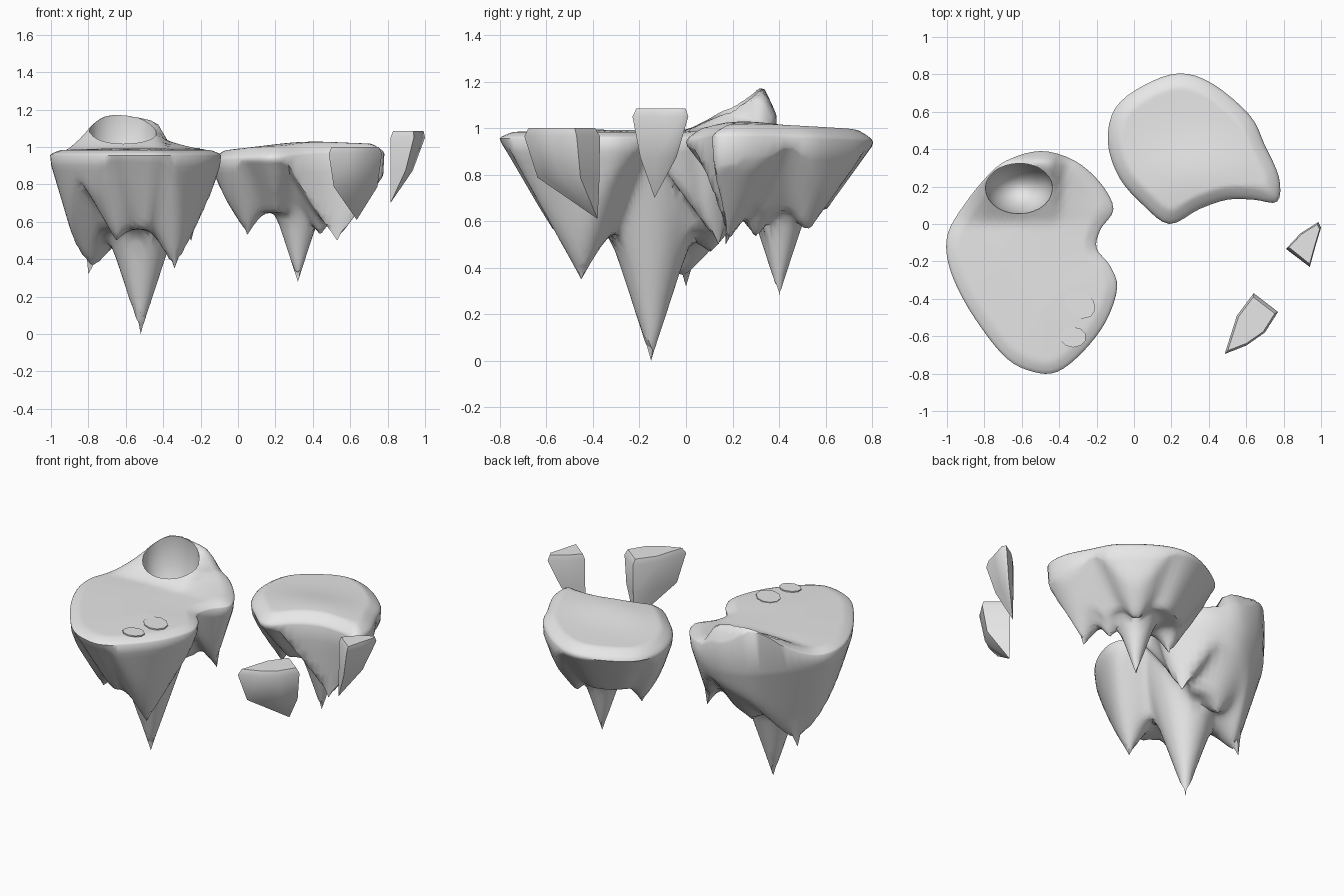
import bpy, bmesh, math
from mathutils import Vector
from mathutils.geometry import intersect_point_line

cube = bpy.data.objects.get("Cube")
if cube:
    bpy.data.objects.remove(cube, do_unlink=True)

stone = bpy.data.materials.new("pale grey stone")
stone.use_nodes = True
stone.diffuse_color = (0.8, 0.8, 0.8, 1)
stone.node_tree.nodes["Principled BSDF"].inputs["Base Color"].default_value = (0.8, 0.8, 0.8, 1)


def clamp(v):
    return max(0.0, min(1.0, v))


def finish(name, bm, angle):
    """Turn a bmesh into a smooth shaded object that keeps its sharp edges."""
    bmesh.ops.recalc_face_normals(bm, faces=bm.faces)
    mesh = bpy.data.meshes.new(name)
    bm.to_mesh(mesh)
    bm.free()
    mesh.materials.append(stone)
    obj = bpy.data.objects.new(name, mesh)
    bpy.context.collection.objects.link(obj)
    shade(obj, angle)
    return obj


def shade(obj, angle):
    bpy.ops.object.select_all(action='DESELECT')
    obj.select_set(True)
    bpy.context.view_layer.objects.active = obj
    bpy.ops.object.shade_smooth_by_angle(angle=math.radians(angle))


def smooth_outline(points, steps=4):
    """Closed Catmull-Rom curve through the points."""
    pts = [Vector(p) for p in points]
    n, out = len(pts), []
    for i in range(n):
        a, b, c, d = (pts[(i + k) % n] for k in (-1, 0, 1, 2))
        for s in range(steps):
            t = s / steps
            out.append(0.5 * (2 * b + (c - a) * t + (2 * a - 5 * b + 4 * c - d) * t * t
                              + (3 * b - a - 3 * c + d) * t ** 3))
    return out


def edge_distance(p, outline):
    best = 9.0
    for a, b in zip(outline, outline[1:] + outline[:1]):
        q, t = intersect_point_line(p, a, b)
        best = min(best, (p - (a + (b - a) * clamp(t))).length)
    return best


def bridge(bm, lower, upper):
    n = len(lower)
    for i in range(n):
        j = (i + 1) % n
        bm.faces.new((lower[i], lower[j], upper[j], upper[i]))


def island(name, points, centre, top, bottom, spikes, rings=22):
    """Polar sheets for ground and underside that share one rim."""
    outline = smooth_outline(points)
    centre = Vector(centre)
    bm = bmesh.new()
    rim = [bm.verts.new((p.x, p.y, top(p, 0))) for p in outline]
    under = []
    for height in (top, bottom):
        previous = rim
        for k in range(1, rings):
            scale = 1 - (k / rings) ** 1.4
            ring = []
            for p in outline:
                q = centre + (p - centre) * scale
                ring.append(bm.verts.new((q.x, q.y, height(q, edge_distance(q, outline)))))
            bridge(bm, previous, ring)
            previous = ring
            if height is bottom:
                under += ring
        pole = bm.verts.new((*centre, height(centre, edge_distance(centre, outline))))
        for i, v in enumerate(previous):
            bm.faces.new((v, previous[(i + 1) % len(previous)], pole))
    # sharp tips
    for x, y, z, slope in spikes:
        tip = Vector((x, y))
        min(under, key=lambda v: (v.co.xy - tip).length).co = (x, y, z)
    return finish(name, bm, 50)


def underside(base, cones, slope, cap, wall):
    """Dish blended with hanging cones, held inside the outer wall."""
    def height(p, d):
        depths = [min(cap, slope * d)]
        for x, y, z, steep in cones:
            depths.append(max(0, base - z - steep * (p - Vector((x, y))).length))
        depth = sum(v ** 10 for v in depths) ** (1 / 10) + 0.001
        limit = 0.03 + wall(p) * d
        return base - (depth ** -14 + limit ** -14) ** (-1 / 14)
    return height


# Large island with a hollow mound at the back
def large_top(p, d):
    mound = 0.2 * clamp(p.y / 0.31) ** 1.15 * clamp((0.46 - p.y) / 0.12)
    mound *= clamp((p.x + 1.08) / 0.3) * (1 - 0.35 * clamp((p.x + 0.65) / 0.3))
    mound *= max(clamp((-0.36 - p.x) / 0.07), 0.4 * clamp((-0.13 - p.x) / 0.25))
    return 0.955 + mound + 0.027 * clamp(d / 0.06) ** 0.6 + 0.01 * clamp(d / 0.3)


large_outline = [
    (-.995, -.05), (-.995, -.2), (-.93, -.37), (-.82, -.55), (-.68, -.72), (-.54, -.79), (-.41, -.79),
    (-.27, -.68), (-.15, -.52), (-.09, -.34), (-.13, -.22), (-.2, -.13), (-.18, -.03),
    (-.11, .08), (-.18, .22), (-.32, .34), (-.5, .39), (-.68, .34), (-.79, .25), (-.91, .1)]
large_spikes = [(-.52, -.15, 0, 3.1), (-.8, 0, .32, 1.15), (-.34, -.45, .35, 1.8),
                (-.25, .14, .5, 1.4), (-.65, -.45, .5, 1.7)]
back_bulge = (-.55, .1, .47, 1.2)
large = island("large_island", large_outline, (-.55, -.2), large_top,
               underside(.95, large_spikes + [back_bulge], 1.7, .39, lambda p: 3.4), large_spikes)

# Hollow in the mound
bm = bmesh.new()
bmesh.ops.create_uvsphere(bm, u_segments=28, v_segments=16, radius=1)
bmesh.ops.scale(bm, vec=(.18, .14, .3), verts=bm.verts)
bmesh.ops.translate(bm, vec=(-.615, .19, 1.09), verts=bm.verts)
cutter = finish("hollow_cutter", bm, 60)
cutter.hide_render = True
cut = large.modifiers.new("hollow", 'BOOLEAN')
cut.operation = 'DIFFERENCE'
cut.solver = 'EXACT'
cut.object = cutter
bpy.context.view_layer.objects.active = large
bpy.ops.object.modifier_apply(modifier=cut.name)
bpy.data.objects.remove(cutter, do_unlink=True)
shade(large, 50)

# Flat stepping stones
for name, x, y, rx, ry, turn in (("stepping_stone_back", -.29, -.43, .09, .07, -.6),
                                 ("stepping_stone_front", -.325, -.605, .07, .055, 0)):
    bm = bmesh.new()
    bmesh.ops.create_cone(bm, cap_ends=True, segments=10, radius1=1, radius2=1, depth=.008)
    bmesh.ops.scale(bm, vec=(rx, ry, 1), verts=bm.verts)
    plate = finish(name, bm, 30)
    plate.location = (x, y, .99)
    plate.rotation_euler.z = turn


# Small island with a broken front edge
def small_top(p, d):
    ridge = .03 * math.exp(-((p.x - .35) / .3) ** 2 - ((p.y - .25) / .2) ** 2)
    return .92 + .04 * clamp(p.x + .2) + .055 * clamp(d / .07) ** .6 + ridge


small_outline = [
    (-.14, .44), (-.1, .62), (.05, .74), (.24, .805), (.42, .75), (.62, .58), (.7, .42), (.775, .25),
    (.765, .12), (.64, .13), (.5, .13), (.35, .08), (.19, .0), (.05, .1), (-.08, .25)]
small_spikes = [(.32, .4, .28, 3.1), (.53, .17, .5, 1.4), (.05, .38, .53, 1.6)]
small_bulges = [(.42, .52, .55, 1.4), (.44, .3, .53, 1.4)]
island("small_island", small_outline, (.3, .4), small_top,
       underside(.93, small_spikes + small_bulges, 1.4, .28,
                 lambda p: 9 if p.x > .3 and p.y < .24 else 3), small_spikes)


# Broken-off chips
def chip(name, points, top, tip, pull):
    bm = bmesh.new()
    tip = Vector(tip)
    corners = [Vector((x, y, top - .035)) for x, y in points]
    middle = sum(corners, Vector()) / len(corners)
    cap = [bm.verts.new((*c.lerp(middle, .12).xy, top)) for c in corners]
    rim = [bm.verts.new(c) for c in corners]
    waist = [bm.verts.new((*c.lerp(tip, pull).xy, (c.z + tip.z) / 2)) for c in corners]
    end = bm.verts.new(tip)
    bm.faces.new(cap)
    bridge(bm, rim, cap)
    bridge(bm, waist, rim)
    for i, v in enumerate(waist):
        bm.faces.new((v, waist[(i + 1) % len(waist)], end))
    return finish(name, bm, 62)


chip("front_chip", [(.485, -.695), (.6, -.65), (.7, -.58), (.77, -.47), (.64, -.37), (.55, -.49)],
     1.0, (.635, -.38, .61), .18)
chip("side_chip", [(.815, -.13), (.94, -.23), (.97, -.12), (1, -.02), (.985, .01), (.89, -.05)],
     1.085, (.815, -.135, .7), .35)
